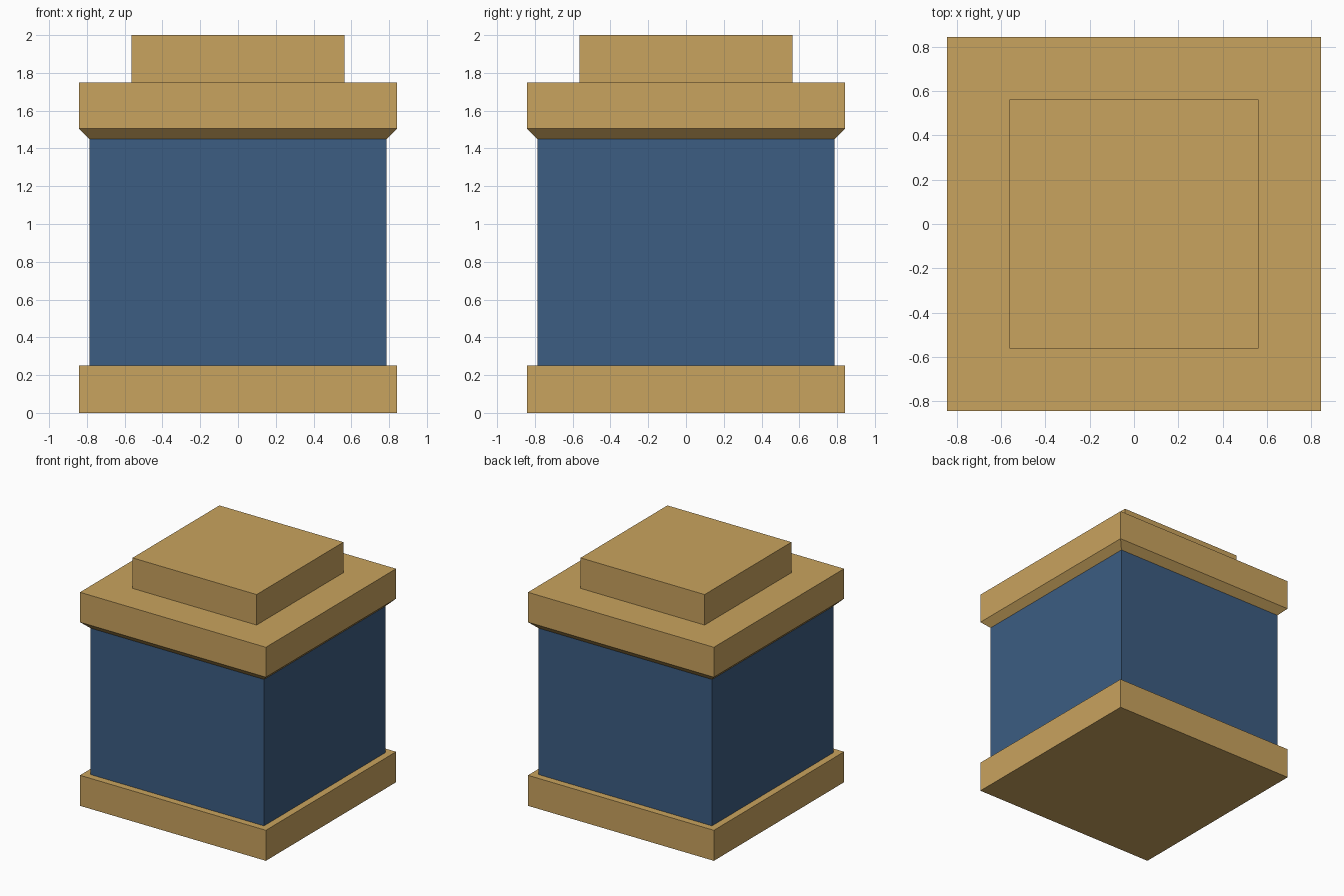
import bpy, bmesh

if "Cube" in bpy.data.objects:
    bpy.data.objects.remove(bpy.data.objects["Cube"])


def material(name, rgb):
    m = bpy.data.materials.new(name)
    m.diffuse_color = (*rgb, 1.0)
    m.use_nodes = True
    m.node_tree.nodes["Principled BSDF"].inputs["Base Color"].default_value = m.diffuse_color
    return m


tan = material("tan", (0.584, 0.366, 0.112))
blue = material("blue", (0.045, 0.109, 0.223))


def square_stack(name, profile, mat):
    """Closed solid of square sections; profile = (half width, z) from bottom up."""
    bm = bmesh.new()
    rings = [[bm.verts.new((sx * r, sy * r, z))
              for sx, sy in ((-1, -1), (1, -1), (1, 1), (-1, 1))]
             for r, z in profile]
    for a, b in zip(rings, rings[1:]):
        for i in range(4):
            j = (i + 1) % 4
            bm.faces.new((a[i], a[j], b[j], b[i]))
    bm.faces.new(rings[0][::-1])
    bm.faces.new(rings[-1])
    mesh = bpy.data.meshes.new(name)
    bm.to_mesh(mesh)
    bm.free()
    mesh.materials.append(mat)
    ob = bpy.data.objects.new(name, mesh)
    bpy.context.collection.objects.link(ob)
    return ob


# Base plinth
square_stack("base_plinth", [(0.843, 0), (0.843, 0.25)], tan)
# Blue body
square_stack("body", [(0.787, 0.25), (0.787, 1.45)], blue)
# Lid with sloped underside
square_stack("lid", [(0.787, 1.45), (0.843, 1.505), (0.843, 1.75)], tan)
# Small block on top
square_stack("top_block", [(0.5625, 1.75), (0.5625, 2.0)], tan)
